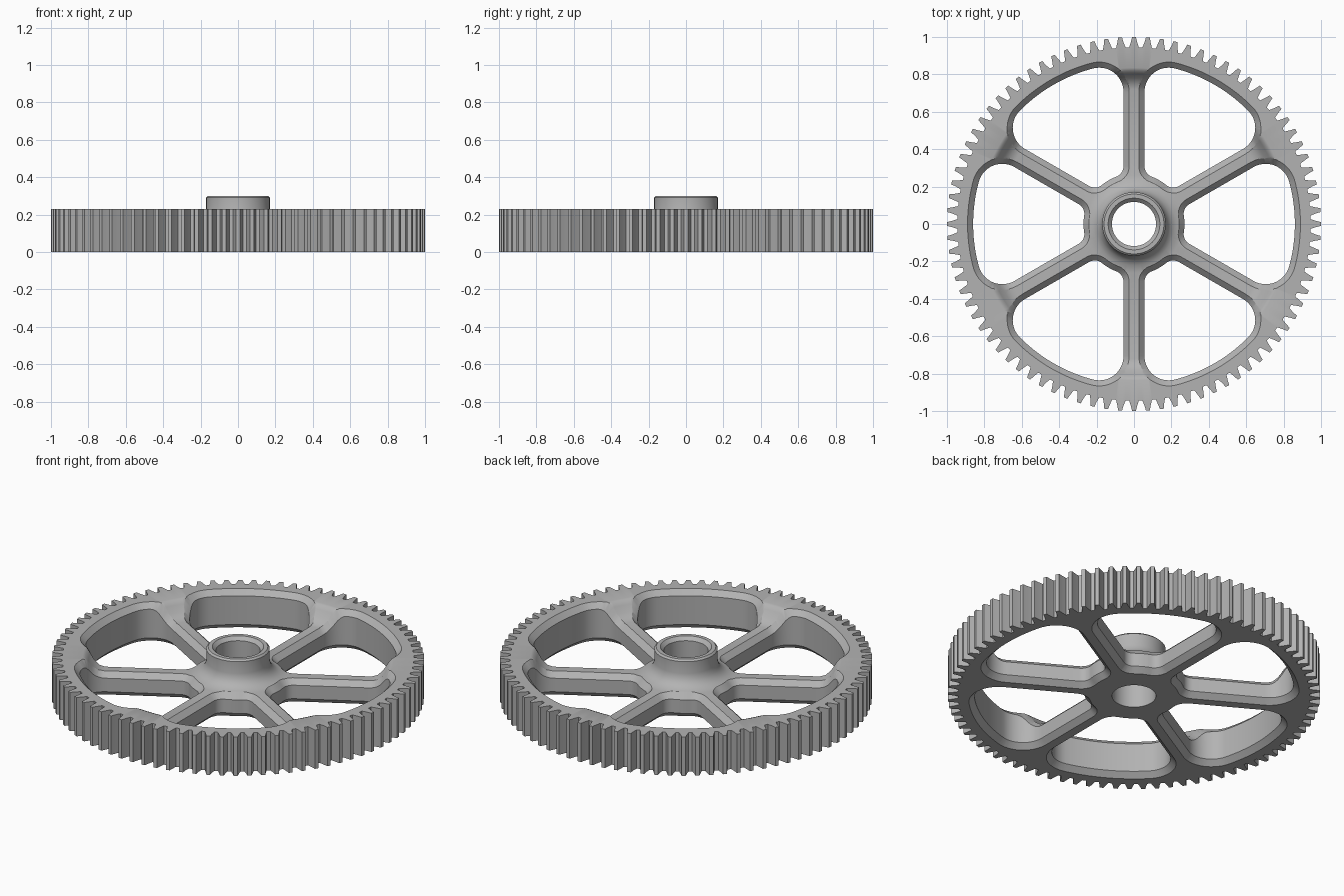
import bpy, bmesh
from math import sin, cos, asin, pi, radians, hypot

if "Cube" in bpy.data.objects:
    bpy.data.objects.remove(bpy.data.objects["Cube"])

TEETH = 84
ROOT, TIP = 0.945, 1.0
SPOKE_Z, RIM_Z, HUB_Z = 0.14, 0.23, 0.30
CHAMFER = 0.03

# Top surface from hub wall to rim, as (radius, height)
TOP = [(0.17, 0.22), (0.178, 0.19), (0.195, 0.167), (0.22, 0.15), (0.26, SPOKE_Z),
       (0.72, SPOKE_Z), (0.75, 0.147), (0.78, 0.17), (0.805, 0.205),
       (0.82, 0.224), (0.835, RIM_Z)]
BORE = [(0.118, 0), (0.118, 0.28), (0.138, HUB_Z), (0.16, HUB_Z), (0.17, 0.29)]
# One tooth, as (fraction of pitch, fraction of tooth height)
TOOTH = [(-0.36, 0), (-0.23, 0.5), (-0.14, 1), (0.14, 1), (0.23, 0.5), (0.36, 0)]


def height(r):
    """Height of the top surface at radius r."""
    for (r0, z0), (r1, z1) in zip(TOP, TOP[1:]):
        if r <= r1:
            return z0 + (z1 - z0) * (r - r0) / (r1 - r0)
    return RIM_Z


def make_object(name, bm):
    bmesh.ops.recalc_face_normals(bm, faces=bm.faces)
    mesh = bpy.data.meshes.new(name)
    bm.to_mesh(mesh)
    bm.free()
    obj = bpy.data.objects.new(name, mesh)
    bpy.context.collection.objects.link(obj)
    return obj


def bridge(bm, a, b):
    n = len(a)
    for i in range(n):
        j = (i + 1) % n
        bm.faces.new((a[i], a[j], b[j], b[i]))


def toothed_blank():
    """Turned hub, dish and rim whose outermost rings follow the teeth."""
    angles, outer = [], []
    for t in range(TEETH):
        for f, h in TOOTH:
            angles.append((t + f) * 2 * pi / TEETH)
            outer.append(ROOT + h * (TIP - ROOT))
    bm = bmesh.new()

    def ring(radii, z):
        return [bm.verts.new((r * cos(a), r * sin(a), z)) for r, a in zip(radii, angles)]

    rings = [ring([r] * len(angles), z) for r, z in BORE + TOP]
    rings += [ring(outer, RIM_Z), ring(outer, 0)]
    for a, b in zip(rings, rings[1:] + rings[:1]):
        bridge(bm, a, b)
    return make_object("spoked_gear", bm)


def window_outline(grow):
    """Rounded opening between two spokes, centred on +x, enlarged by grow."""
    half, inner, outer = 0.056, 0.27, 0.86
    small, large = 0.06, 0.13
    r_in, r_out = inner + small, outer - large
    phi_in = radians(30) - asin((half + small) / r_in)
    phi_out = radians(30) - asin((half + large) / r_out)

    def arc(cx, cy, r, start, end, n):
        steps = [start + (end - start) * i / n for i in range(n + 1)]
        return [(cx + r * cos(a), cy + r * sin(a)) for a in steps]

    side = radians(120)
    pts = arc(0, 0, inner - grow, 0, phi_in, 4)[:-1]
    pts += arc(r_in * cos(phi_in), r_in * sin(phi_in), small + grow, pi + phi_in, side, 8)
    start = pts[-1]
    corner = arc(r_out * cos(phi_out), r_out * sin(phi_out), large + grow, side, phi_out, 14)
    n = 8
    pts += [(start[0] + (corner[0][0] - start[0]) * i / n,
             start[1] + (corner[0][1] - start[1]) * i / n) for i in range(1, n)]
    pts += corner + arc(0, 0, outer + grow, phi_out, 0, 10)[1:]
    return pts + [(x, -y) for x, y in pts[-2:0:-1]]


def window_cutter():
    """Six openings that flare out at the underside and along the top surface."""
    bm = bmesh.new()
    extra = 0.01
    tight, wide = window_outline(0), window_outline(CHAMFER + extra)
    levels = [(wide, lambda r: -extra), (tight, lambda r: CHAMFER),
              (tight, lambda r: height(r) - CHAMFER),
              (wide, lambda r: height(r) + extra), (wide, lambda r: 0.4)]
    for k in range(6):
        c, s = cos(k * pi / 3), sin(k * pi / 3)
        rings = [[bm.verts.new((x * c - y * s, x * s + y * c, z(hypot(x, y))))
                  for x, y in pts] for pts, z in levels]
        for a, b in zip(rings, rings[1:]):
            bridge(bm, a, b)
        bm.faces.new(rings[0])
        bm.faces.new(rings[-1])
    bmesh.ops.triangulate(bm, faces=bm.faces)
    obj = make_object("window_cutter", bm)
    obj.hide_render = True
    return obj


# Cut the windows to leave six spokes
gear = toothed_blank()
cutter = window_cutter()
mod = gear.modifiers.new("windows", "BOOLEAN")
mod.operation = "DIFFERENCE"
mod.solver = "EXACT"
mod.object = cutter
bpy.ops.object.select_all(action="DESELECT")
bpy.context.view_layer.objects.active = gear
gear.select_set(True)
bpy.ops.object.modifier_apply(modifier=mod.name)
bpy.data.objects.remove(cutter)

# Plain grey metal
grey = bpy.data.materials.new("grey_metal")
grey.use_nodes = True
colour = (0.45, 0.45, 0.45, 1)
grey.diffuse_color = colour
grey.node_tree.nodes["Principled BSDF"].inputs["Base Color"].default_value = colour
gear.data.materials.clear()
gear.data.materials.append(grey)
bpy.ops.object.shade_smooth_by_angle(angle=radians(30))
